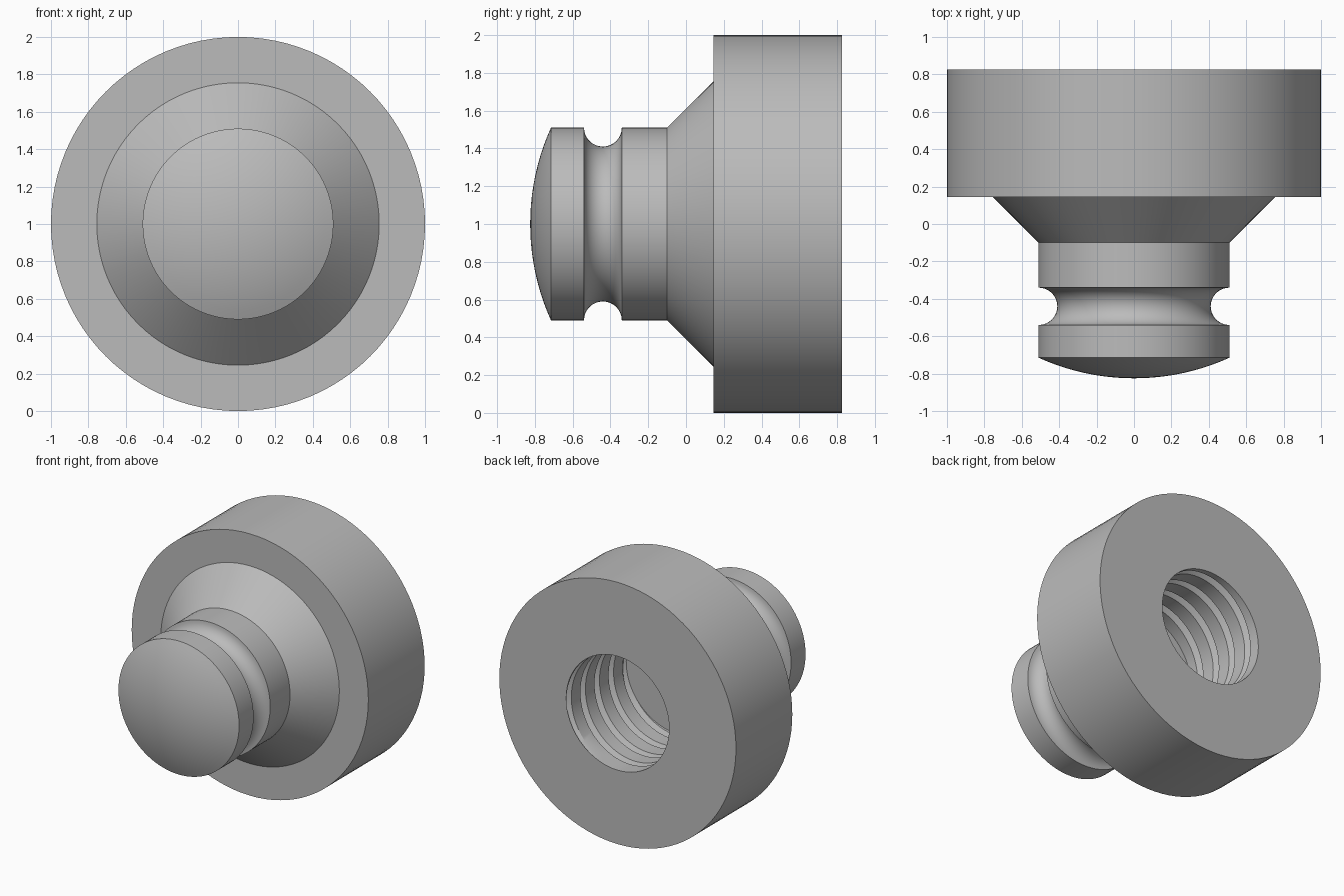
import bpy
import bmesh
from math import sin, cos, pi, asin, sqrt

cube = bpy.data.objects.get("Cube")
if cube:
    bpy.data.objects.remove(cube, do_unlink=True)

SEG = 96
BORE, BACK, FLOOR = 0.435, 0.825, 0.1
PITCH, GROOVE, DEPTH = 0.17, 0.06, 0.05

steel = bpy.data.materials.new("grey_steel")
steel.use_nodes = True
colour = (0.5, 0.5, 0.5, 1)
steel.diffuse_color = colour
steel.node_tree.nodes["Principled BSDF"].inputs["Base Color"].default_value = colour


def ring_point(r, y, step):
    t = 2 * pi * step / SEG
    return (r * sin(t), y, 1 + r * cos(t))


def lathe(bm, profile):
    """Spin (radius, y) points about the horizontal axis."""
    rings = [[bm.verts.new(ring_point(r, y, i)) for i in range(SEG)]
             for r, y in profile]
    for a, b in zip(rings, rings[1:]):
        for i in range(SEG):
            j = (i + 1) % SEG
            bm.faces.new((a[i], a[j], b[j], b[i]))


def threaded_bore(bm):
    """Helical land and V groove, fading out at both ends of the bore."""
    turns = int((BACK - FLOOR) / PITCH) + 3

    def rail(offset, depth):
        verts = []
        for i in range(turns * SEG + 1):
            y = FLOOR - 2 * PITCH + offset + PITCH * i / SEG
            y = min(max(y, FLOOR), BACK)
            fade = min(1, (y - FLOOR) / 0.04, (BACK - y) / 0.04)
            verts.append(bm.verts.new(ring_point(BORE + depth * fade, y, i)))
        return verts

    land = rail(0, 0)
    edge = rail(PITCH - GROOVE, 0)
    root = rail(PITCH - GROOVE / 2, DEPTH)
    for a, b in ((land, edge), (edge, root), (root, land[SEG:])):
        for i in range(min(len(a), len(b)) - 1):
            bm.faces.new((a[i], a[i + 1], b[i + 1], b[i]))


# Outer profile: domed nose, ball groove, cone, flange, back face
nose_r, nose_y, tip_y = 0.51, -0.715, -0.825
rise = nose_y - tip_y
dome_r = (nose_r ** 2 + rise ** 2) / (2 * rise)
sweep = asin(nose_r / dome_r)
profile = [(dome_r * sin(sweep * k / 10),
            tip_y + dome_r * (1 - cos(sweep * k / 10))) for k in range(11)]
profile += [(nose_r - 0.1 * sin(pi * k / 16), -0.44 - 0.1 * cos(pi * k / 16))
            for k in range(17)]
profile += [(nose_r, -0.1), (0.755, 0.145), (1, 0.145), (1, BACK), (BORE, BACK)]

bm = bmesh.new()
lathe(bm, profile)
threaded_bore(bm)
lathe(bm, [(BORE, FLOOR), (0, FLOOR)])
bmesh.ops.remove_doubles(bm, verts=bm.verts, dist=0.0003)
bmesh.ops.dissolve_degenerate(bm, edges=bm.edges, dist=0.0003)
bmesh.ops.recalc_face_normals(bm, faces=bm.faces)

mesh = bpy.data.meshes.new("threaded_stud")
bm.to_mesh(mesh)
bm.free()
mesh.materials.append(steel)
stud = bpy.data.objects.new("threaded_stud", mesh)
bpy.context.collection.objects.link(stud)
bpy.context.view_layer.objects.active = stud
stud.select_set(True)
bpy.ops.object.shade_smooth_by_angle(angle=pi / 7)
